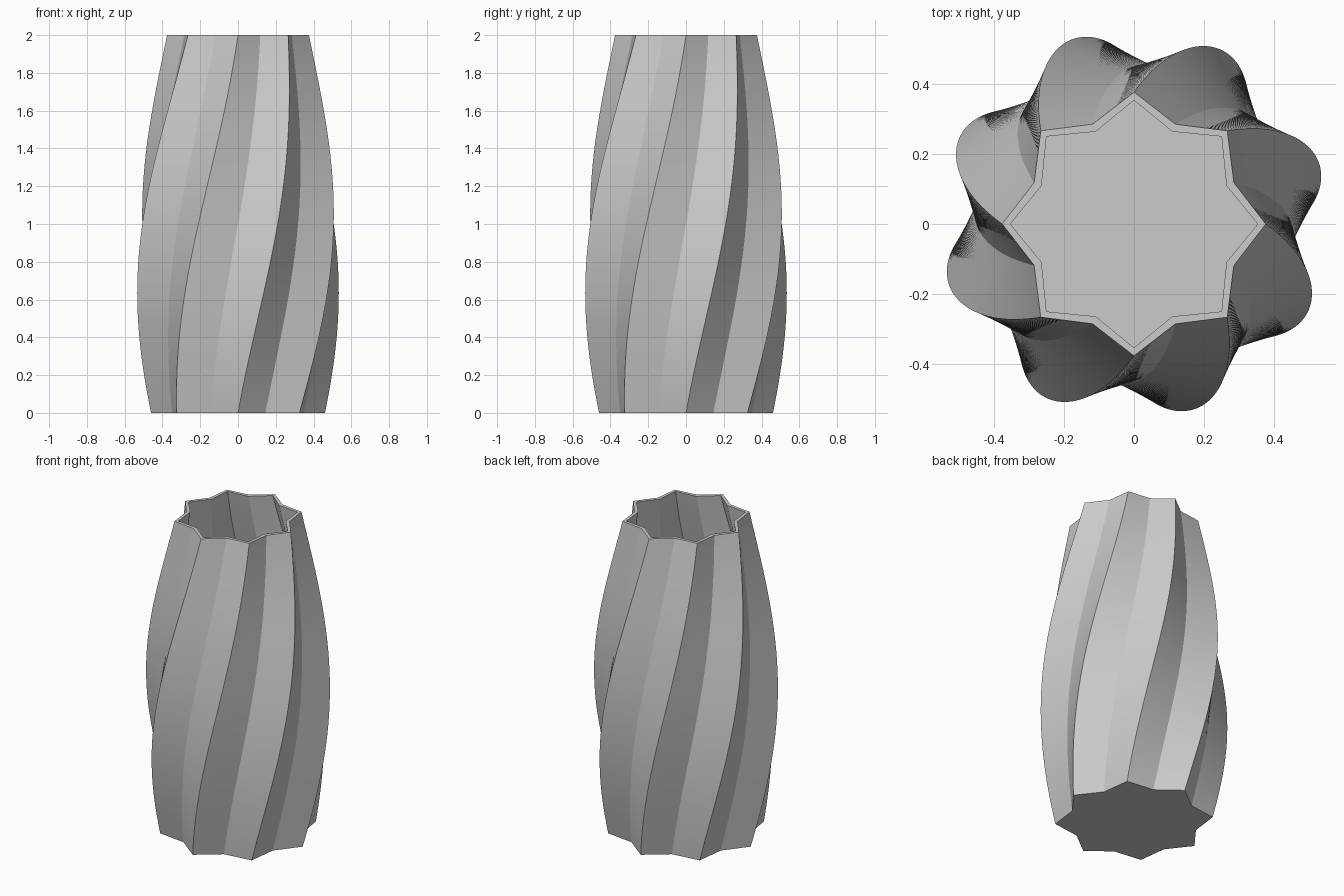
import bpy, bmesh, math

if "Cube" in bpy.data.objects:
    bpy.data.objects.remove(bpy.data.objects["Cube"])

POINTS, LAYERS, HEIGHT = 8, 120, 2.0
TWIST = math.radians(45)      # total turn from base to rim
WALL, FLOOR = 0.023, 0.04


def tip_radius(z):
    """Bulging side profile, measured at the star tips."""
    return 0.418 + 0.137 * math.sin(math.pi / 2 * z + 0.1 * math.pi)


def star_ring(bm, z, inset=0.0):
    """One eight-pointed star outline at height z, turned by the twist."""
    tip = tip_radius(z)
    ring = []
    for i in range(2 * POINTS):
        r = (tip if i % 2 == 0 else tip * 0.82) - inset
        a = i * math.pi / POINTS + TWIST * z / HEIGHT
        ring.append(bm.verts.new((r * math.cos(a), r * math.sin(a), z)))
    return ring


bm = bmesh.new()

# Outer wall upward, over the rim, then inner wall down to the floor
rings = [star_ring(bm, HEIGHT * k / LAYERS) for k in range(LAYERS + 1)]
rings += [star_ring(bm, HEIGHT + (FLOOR - HEIGHT) * k / LAYERS, WALL)
          for k in range(LAYERS + 1)]
for low, high in zip(rings, rings[1:]):
    for i in range(2 * POINTS):
        j = (i + 1) % (2 * POINTS)
        bm.faces.new((low[i], low[j], high[j], high[i]))

# Underside and inner floor
bm.faces.new(rings[0][::-1])
bm.faces.new(rings[-1])

mesh = bpy.data.meshes.new("twisted_vase")
bm.to_mesh(mesh)
bm.free()
vase = bpy.data.objects.new("twisted_vase", mesh)
bpy.context.collection.objects.link(vase)

# Plain grey finish
grey = bpy.data.materials.new("light_grey")
grey.diffuse_color = (0.6, 0.6, 0.6, 1.0)
grey.use_nodes = True
grey.node_tree.nodes["Principled BSDF"].inputs["Base Color"].default_value = grey.diffuse_color
mesh.materials.append(grey)
